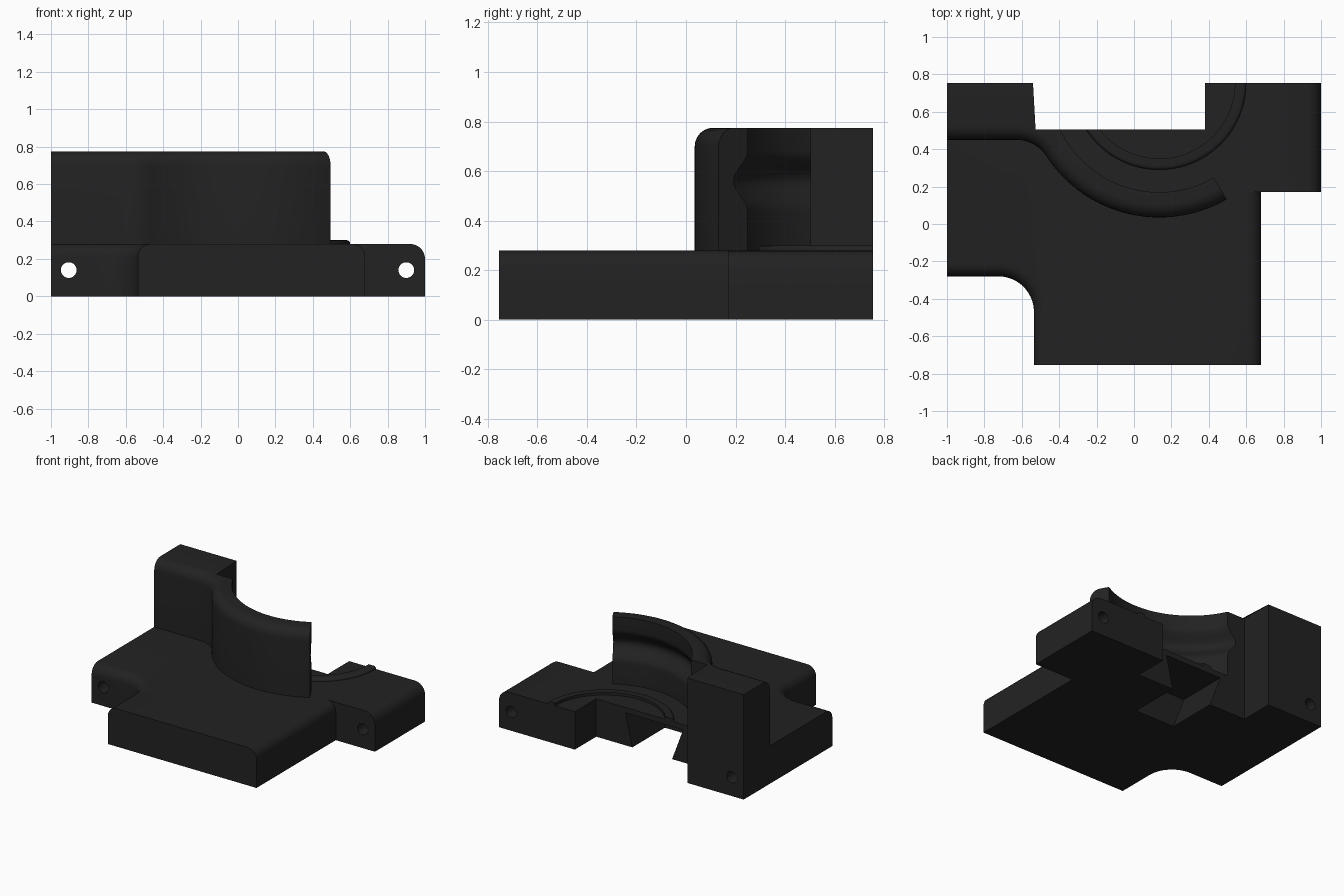
import bpy, bmesh, math
from mathutils import Vector

if "Cube" in bpy.data.objects:
    bpy.data.objects.remove(bpy.data.objects["Cube"])

CX, CY = 0.135, 0.755          # axis shared by the curved wall and the ridge
BASE_H, WALL_H = 0.28, 0.775

mat = bpy.data.materials.new("charcoal")
mat.diffuse_color = (0.016, 0.016, 0.016, 1)
mat.use_nodes = True
mat.node_tree.nodes["Principled BSDF"].inputs["Base Color"].default_value = mat.diffuse_color


def finish(bm, name):
    bmesh.ops.recalc_face_normals(bm, faces=bm.faces)
    me = bpy.data.meshes.new(name)
    bm.to_mesh(me)
    bm.free()
    me.materials.append(mat)
    ob = bpy.data.objects.new(name, me)
    bpy.context.collection.objects.link(ob)
    return ob


def arc(cx, cy, r, a0, a1, n):
    return [(cx + r * math.cos(math.radians(a0 + (a1 - a0) * i / n)),
             cy + r * math.sin(math.radians(a0 + (a1 - a0) * i / n))) for i in range(n + 1)]


def prism(name, pts, z0, z1, rounded=(), radius=0.07):
    """Extrude an outline; round the top edges whose two ends both lie in `rounded`."""
    bm = bmesh.new()
    f = bm.faces.new([bm.verts.new((x, y, z0)) for x, y in pts])
    res = bmesh.ops.extrude_face_region(bm, geom=[f])
    top = [v for v in res["geom"] if isinstance(v, bmesh.types.BMVert)]
    bmesh.ops.translate(bm, verts=top, vec=(0, 0, z1 - z0))
    bmesh.ops.recalc_face_normals(bm, faces=bm.faces)
    keys = {(round(x, 4), round(y, 4)) for x, y in rounded}
    edges = [e for e in bm.edges if all(
        v.co.z > z1 - 1e-4 and (round(v.co.x, 4), round(v.co.y, 4)) in keys for v in e.verts)]
    if edges:
        bmesh.ops.bevel(bm, geom=edges, offset=radius, segments=6, profile=0.5, affect='EDGES')
    return finish(bm, name)


def lathe(name, prof, a0, a1, n, closed):
    """Revolve an (r, z) profile around the shared axis."""
    bm = bmesh.new()
    rings = []
    for i in range(n if closed else n + 1):
        a = math.radians(a0 + (a1 - a0) * i / n)
        rings.append([bm.verts.new((CX + r * math.cos(a), CY + r * math.sin(a), z)) for r, z in prof])
    m = len(prof)
    for i in range(n):
        p, q = rings[i], rings[(i + 1) % len(rings)]
        for j in range(m):
            k = (j + 1) % m
            if closed and k == 0:
                continue
            bm.faces.new((p[j], q[j], q[k], p[k]))
    if closed:                  # flat caps at both ends of the profile
        bm.faces.new([r[0] for r in rings])
        bm.faces.new([r[-1] for r in rings])
    else:
        bm.faces.new(rings[0])
        bm.faces.new(rings[-1])
    return finish(bm, name)


def cylinder_y(name, x, z, r, y0, y1):
    bm = bmesh.new()
    bmesh.ops.create_cone(bm, cap_ends=True, segments=40, radius1=r, radius2=r, depth=y1 - y0)
    for v in bm.verts:
        v.co = Vector((x + v.co.x, (y0 + y1) / 2 + v.co.z, z + v.co.y))
    return finish(bm, name)


def boolean(ob, other, op='DIFFERENCE'):
    mod = ob.modifiers.new("cut", 'BOOLEAN')
    mod.operation, mod.solver, mod.object = op, 'EXACT', other
    bpy.context.view_layer.objects.active = ob
    bpy.ops.object.modifier_apply(modifier=mod.name)
    bpy.data.objects.remove(other)


# base plate: main slab with rounded left and right shoulders, plus the right arm
left_path = [(-1, -0.28)] + arc(-0.725, -0.47, 0.19, 90, 0, 14) + [(-0.535, -0.755)]
right_path = [(0.68, -0.755), (0.68, 0.505)]
outline = left_path + right_path + [(-0.54, 0.505), (-0.54, 0.755), (-1, 0.755)]
base = prism("base_plate", outline, 0, BASE_H, left_path)
# round the right shoulder separately so the front edge stays sharp
bm = bmesh.new()
bm.from_mesh(base.data)
edge = [e for e in bm.edges if all(abs(v.co.x - 0.68) < 1e-4 and v.co.z > BASE_H - 1e-4 for v in e.verts)]
bmesh.ops.bevel(bm, geom=edge, offset=0.07, segments=6, profile=0.5, affect='EDGES')
bm.to_mesh(base.data)
bm.free()
arm_edge = [(1, 0.17), (1, 0.755)]
arm = prism("right_arm", [(0.38, 0.17)] + arm_edge + [(0.38, 0.755)], 0, BASE_H, arm_edge, 0.08)
boolean(base, arm, 'UNION')

# dovetail slot under the base, open at the back notch
bm = bmesh.new()
slot = [(-0.24, 0.0), (0.085, 0.0), (0.14, 0.24), (-0.33, 0.24)]
slot = [(-0.2325, -0.02), (0.0804, -0.02)] + slot[2:]
f = bm.faces.new([bm.verts.new((x, 0.125, z)) for x, z in slot])
res = bmesh.ops.extrude_face_region(bm, geom=[f])
bmesh.ops.translate(bm, verts=[v for v in res["geom"] if isinstance(v, bmesh.types.BMVert)], vec=(0, 0.5, 0))
boolean(base, finish(bm, "slot_cutter"))

# bolt holes with counterbores on the front faces
for x, y in ((-0.905, -0.28), (0.9, 0.17)):
    boolean(base, cylinder_y("bolt_cutter", x, 0.14, 0.042, -1, 1))
    boolean(base, cylinder_y("bore_cutter", x, 0.14, 0.08, y - 0.1, y + 0.1))

# curved wall with a straight left block
a_join = math.degrees(math.atan2(-0.498, -0.765)) + 360
wall_path = [(-1, 0.45)] + arc(-0.63, 0.257, 0.193, 90, a_join - 180, 10) \
    + arc(CX, CY, 0.72, a_join, 300, 36)[1:]
a_end = math.radians(300)
wall_outline = wall_path + [(CX + 0.45 * math.cos(a_end), CY + 0.45 * math.sin(a_end)),
                            (-0.2, 0.505), (-0.54, 0.505), (-0.54, 0.755), (-1, 0.755)]
wall = prism("curved_wall", wall_outline, BASE_H, WALL_H, wall_path, 0.075)

# hollow out the inner face, including its rounded groove
prof = [(0.585, 0.2)]
for i in range(17):
    t = i / 16
    prof.append((0.585 + 0.065 * math.sin(math.pi * t) ** 2, 0.44 + 0.24 * t))
prof.append((0.585, 0.9))
# only the part in front of the notch line is hollowed
hollow = lathe("hollow_cutter", prof, 0, 360, 128, True)
limit = prism("hollow_limit", [(-0.52, -0.2), (0.9, -0.2), (0.9, 0.6), (-0.52, 0.6)], 0.1, 1.0)
boolean(hollow, limit, 'INTERSECT')
boolean(wall, hollow)

# low ridge around the shared axis, trimmed at the back notch
prof = [(0.405, 0.27), (0.405, 0.3), (0.445, 0.3), (0.455, 0.298), (0.462, 0.292), (0.465, 0.284), (0.465, 0.27)]
ridge = lathe("ridge", prof, 180, 360, 64, False)
trim = prism("ridge_trim", [(-0.6, 0.505), (0.1, 0.505), (0.1, 0.9), (-0.6, 0.9)], 0.1, 0.5)
boolean(ridge, trim)

for ob in (base, wall, ridge):
    bpy.ops.object.select_all(action='DESELECT')
    ob.select_set(True)
    bpy.context.view_layer.objects.active = ob
    bpy.ops.object.shade_smooth_by_angle(angle=math.radians(30))
